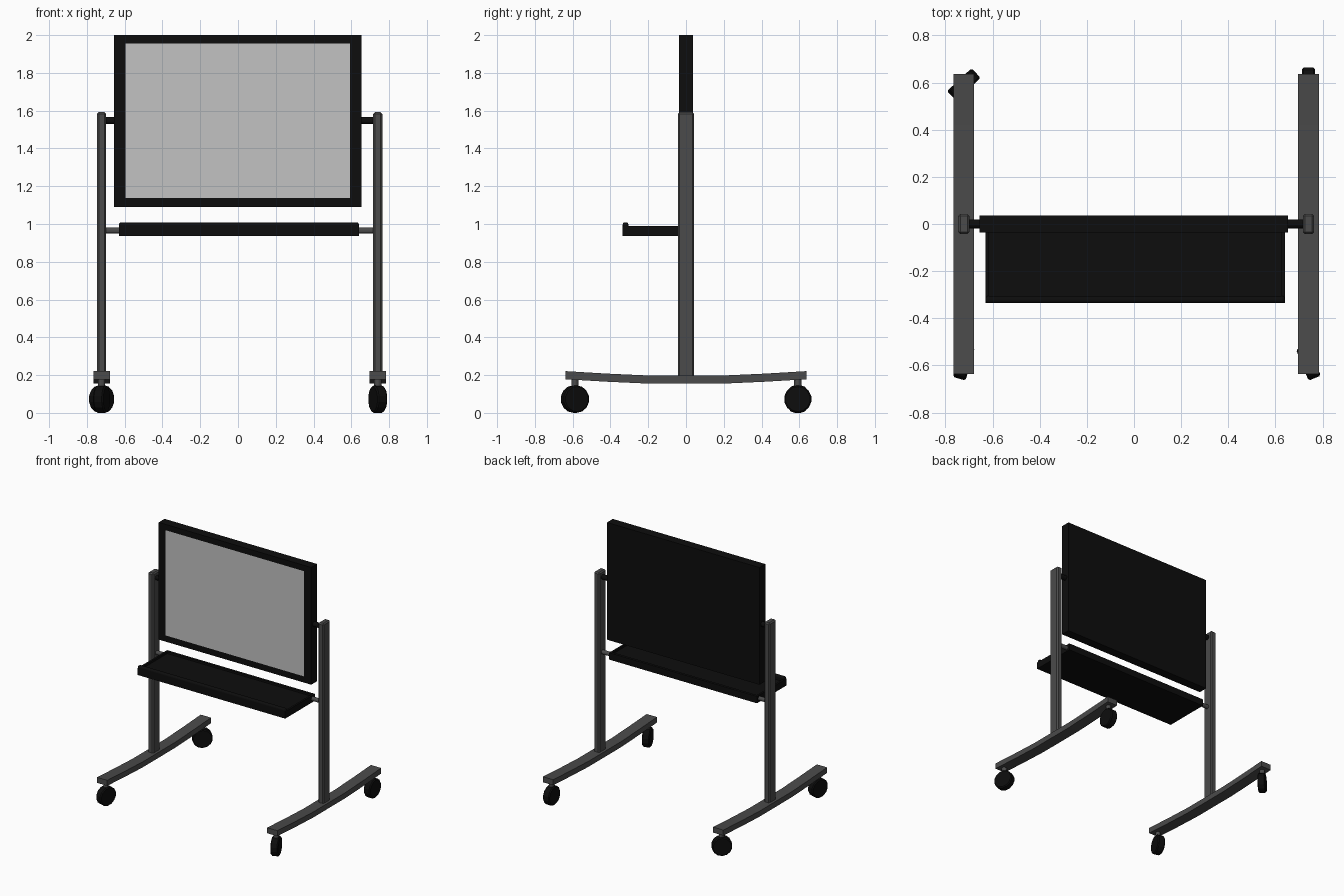
import bpy
import bmesh
from math import radians, pi
from mathutils import Matrix, Vector

cube = bpy.data.objects.get("Cube")
if cube:
    bpy.data.objects.remove(cube, do_unlink=True)


def material(name, value):
    mat = bpy.data.materials.new(name)
    mat.use_nodes = True
    colour = (value, value, value, 1)
    mat.diffuse_color = colour
    mat.node_tree.nodes["Principled BSDF"].inputs["Base Color"].default_value = colour
    return mat


BLACK = material("black plastic", 0.004)
GREY = material("dark grey metal", 0.07)
WHITE = material("pale grey panel", 0.54)


def finish(name, bm, mat, bevel=0, segments=1):
    bmesh.ops.recalc_face_normals(bm, faces=bm.faces)
    mesh = bpy.data.meshes.new(name)
    bm.to_mesh(mesh)
    bm.free()
    mesh.materials.append(mat)
    obj = bpy.data.objects.new(name, mesh)
    bpy.context.collection.objects.link(obj)
    if bevel:
        mod = obj.modifiers.new("Bevel", "BEVEL")
        mod.width = bevel
        mod.segments = segments
        mod.limit_method = "ANGLE"
        mod.angle_limit = radians(40)
    return obj


def box(name, low, high, mat, bevel=0, segments=1):
    low, high = Vector(low), Vector(high)
    bm = bmesh.new()
    place = Matrix.Translation((low + high) / 2) @ Matrix.Diagonal((*(high - low), 1))
    bmesh.ops.create_cube(bm, size=1, matrix=place)
    return finish(name, bm, mat, bevel, segments)


def cylinder(name, centre, radius, length, sides, turn, mat, bevel=0):
    bm = bmesh.new()
    bmesh.ops.create_cone(bm, cap_ends=True, segments=sides, radius1=radius,
                          radius2=radius, depth=length,
                          matrix=Matrix.Translation(centre) @ turn)
    return finish(name, bm, mat, bevel)


ALONG_X = Matrix.Rotation(pi / 2, 4, "Y")
ALONG_Y = Matrix.Rotation(pi / 2, 4, "X")

# Board: slab with the writing panel set into the front face
board = box("board_frame", (-0.656, -0.036, 1.09), (0.654, 0.036, 2), BLACK)
board.data.materials.append(WHITE)
bm = bmesh.new()
bm.from_mesh(board.data)
bm.faces.ensure_lookup_table()
front = min(bm.faces, key=lambda f: f.calc_center_median().y)
bmesh.ops.inset_region(bm, faces=[front], thickness=0.05)
for v in front.verts:
    v.co.x = -0.596 if v.co.x < 0 else 0.592
    v.co.z = 1.138 if v.co.z < 1.5 else 1.955
front.material_index = 1
bm.to_mesh(board.data)
bm.free()

# Tray: floor, end walls, back wall and a rounded front lip
box("tray_floor", (-0.63, -0.335, 0.937), (0.64, 0.03, 0.975), BLACK)
for side, x in (("right", -0.63), ("left", 0.625)):
    box(side + "_tray_end", (x, -0.335, 0.937), (x + 0.015, 0.03, 0.99), BLACK)
box("tray_back", (-0.63, 0.01, 0.937), (0.64, 0.03, 0.99), BLACK)
box("tray_lip", (-0.63, -0.335, 0.937), (0.64, -0.305, 1.009), BLACK, 0.012, 3)

# Curved foot profile, as (y, bottom, top)
half = [(0.2, 0.155, 0.198), (0.42, 0.165, 0.208), (0.637, 0.178, 0.221)]
stations = [(-y, a, b) for y, a, b in reversed(half)] + half


def foot(name, x):
    bm = bmesh.new()
    outline = [(y, a) for y, a, b in stations] + [(y, b) for y, a, b in reversed(stations)]
    face = bm.faces.new([bm.verts.new((x - 0.044, y, z)) for y, z in outline])
    new = bmesh.ops.extrude_face_region(bm, geom=[face])["geom"]
    bmesh.ops.translate(bm, vec=(0.088, 0, 0),
                        verts=[g for g in new if isinstance(g, bmesh.types.BMVert)])
    finish(name, bm, GREY)


# Each wheel swivels to its own heading
headings = {("right", "front"): 74, ("right", "back"): 43,
            ("left", "front"): 112, ("left", "back"): 90}

for side, x, inner in (("right", -0.722, -0.62), ("left", 0.74, 0.63)):
    foot(side + "_foot", x)
    box(side + "_post", (x - 0.024, -0.043, 0.18), (x + 0.024, 0.043, 1.592), GREY, 0.009)
    middle, length = (x + inner) / 2, abs(x - inner)
    cylinder(side + "_board_pivot", (middle, 0, 1.548), 0.019, length, 16, ALONG_X, BLACK)
    cylinder(side + "_tray_rod", (middle, 0, 0.965), 0.016, length, 16, ALONG_X, GREY)
    for end, y in (("front", -0.588), ("back", 0.592)):
        turn = Matrix.Rotation(radians(headings[side, end]), 4, "Z") @ ALONG_Y
        label = f"{side}_{end}_caster"
        cylinder(label + "_wheel", (x, y, 0.073), 0.073, 0.056, 14, turn, BLACK, 0.007)
        cylinder(label + "_stem", (x, y, 0.15), 0.019, 0.06, 12, Matrix(), GREY)
